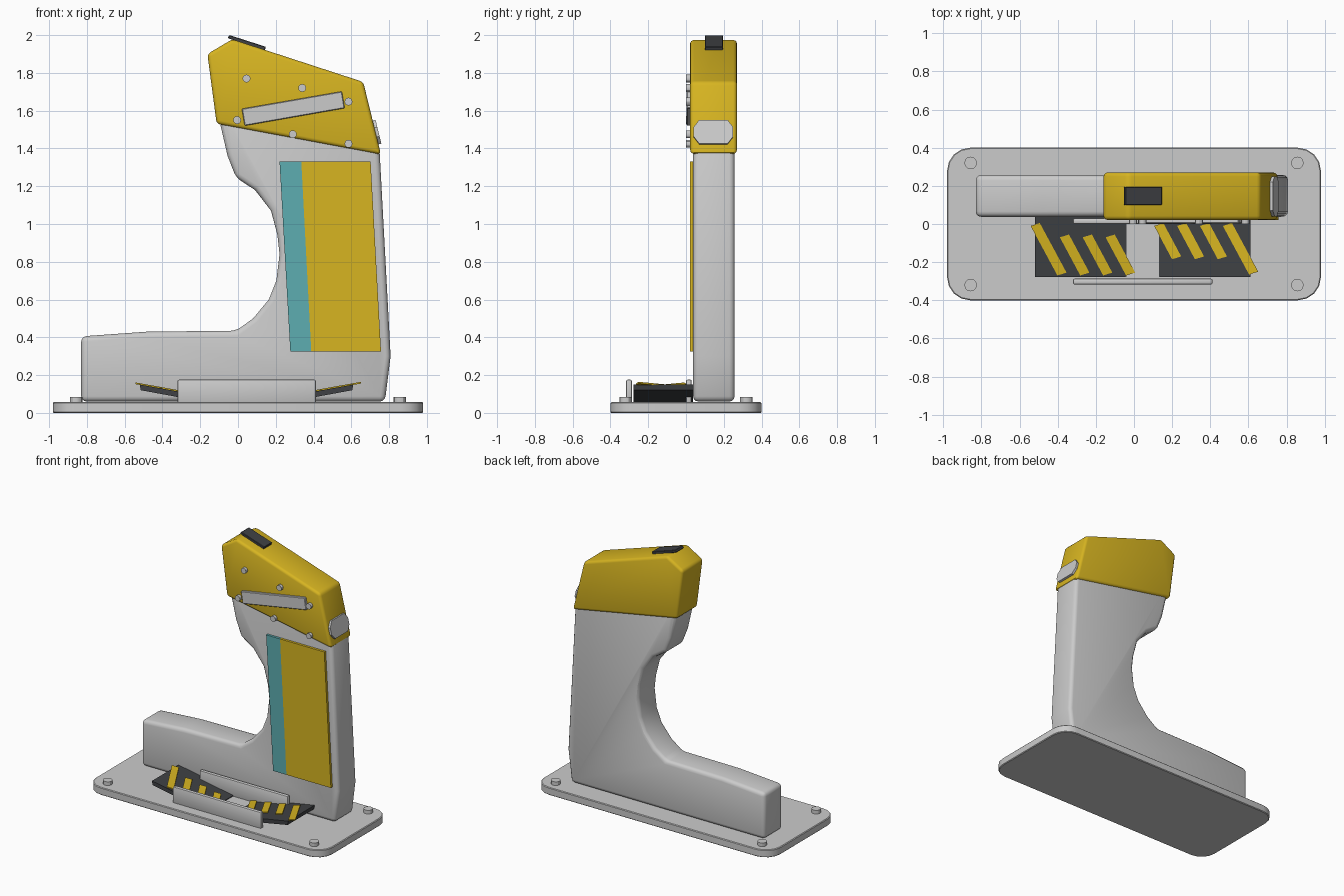
import bpy, bmesh, math
from mathutils import Vector

if "Cube" in bpy.data.objects:
    bpy.data.objects.remove(bpy.data.objects["Cube"])


def material(name, rgb):
    m = bpy.data.materials.new(name)
    m.diffuse_color = (*rgb, 1)
    m.use_nodes = True
    m.node_tree.nodes["Principled BSDF"].inputs["Base Color"].default_value = m.diffuse_color
    return m


YELLOW = material("yellow_paint", (0.68, 0.46, 0.015))
DARK = material("dark_rubber", (0.05, 0.053, 0.058))
TEAL = material("teal_stripe", (0.11, 0.42, 0.44))


def prism(name, pts, depth, mat=None, bevel=0.0, segs=3):
    """Extrude a polygon of 3D points along the depth vector, then round its edges."""
    bm = bmesh.new()
    face = bm.faces.new([bm.verts.new(p) for p in pts])
    ext = bmesh.ops.extrude_face_region(bm, geom=[face])
    moved = [v for v in ext["geom"] if isinstance(v, bmesh.types.BMVert)]
    bmesh.ops.translate(bm, verts=moved, vec=Vector(depth))
    bmesh.ops.recalc_face_normals(bm, faces=bm.faces)
    if bevel:
        edges = [e for e in bm.edges if e.calc_face_angle(0) > math.radians(32)]
        bmesh.ops.bevel(bm, geom=edges, offset=bevel, segments=segs,
                        profile=0.5, affect='EDGES', clamp_overlap=True)
    me = bpy.data.meshes.new(name)
    bm.to_mesh(me)
    bm.free()
    ob = bpy.data.objects.new(name, me)
    bpy.context.collection.objects.link(ob)
    if mat:
        me.materials.append(mat)
    bpy.ops.object.select_all(action='DESELECT')
    ob.select_set(True)
    bpy.context.view_layer.objects.active = ob
    bpy.ops.object.shade_smooth_by_angle(angle=math.radians(30))
    return ob


def side(name, xz, y0, y1, *args, **kw):
    """Prism from an xz profile running from y0 to y1."""
    return prism(name, [(x, y0, z) for x, z in xz], (0, y1 - y0, 0), *args, **kw)


def ring(n, r, turn=0.0):
    return [(r * math.cos(turn + i * math.tau / n), r * math.sin(turn + i * math.tau / n))
            for i in range(n)]


# base plate with rounded corners
outline, r = [], 0.12
for k, (sx, sy) in enumerate([(1, 1), (-1, 1), (-1, -1), (1, -1)]):
    for i in range(5):
        a = math.radians(90 * k + 22.5 * i)
        outline.append((sx * (0.98 - r) + r * math.cos(a), sy * (0.4 - r) + r * math.sin(a), 0))
prism("base_plate", outline, (0, 0, 0.057), bevel=0.005, segs=1)

# corner bolts
for sx in (-1, 1):
    for sy in (-1, 1):
        prism("base_bolt", [(sx * 0.857 + x, sy * 0.32 + y, 0.05) for x, y in ring(12, 0.033)],
              (0, 0, 0.034))

# C-shaped body with a long foot
body = [(-0.83, 0.06), (-0.83, 0.405), (-0.48, 0.43), (-0.01, 0.435), (0.08, 0.5),
        (0.163, 0.6), (0.203, 0.7), (0.22, 0.84), (0.209, 0.94), (0.175, 1.07),
        (0.09, 1.18), (-0.01, 1.245), (-0.055, 1.36), (-0.092, 1.52), (-0.08, 1.6),
        (0.7, 1.5), (0.75, 1.38), (0.808, 0.3), (0.778, 0.06)]
side("body", body, 0.038, 0.257, bevel=0.028)

# yellow head
head = [(-0.162, 1.9), (-0.03, 1.978), (0.663, 1.752), (0.757, 1.368), (-0.113, 1.53)]
side("head", head, 0.022, 0.27, YELLOW, bevel=0.02)

# lens on the sloping end of the head
normal = Vector((0.384, 0, 0.094)).normalized()
along = Vector((-normal.z, 0, normal.x))
c = Vector((0.729, 0.145, 1.485))
lens = [(-0.105, -0.025), (-0.075, -0.065), (0.075, -0.065), (0.105, -0.025),
        (0.105, 0.025), (0.075, 0.065), (-0.075, 0.065), (-0.105, 0.025)]
prism("lens", [c - normal * 0.02 + Vector((0, y, 0)) + along * t for y, t in lens],
      normal * 0.035)

# button on top of the head
side("top_button", [(-0.055, 1.985), (-0.045, 2.0), (0.148, 1.938), (0.138, 1.91)],
     0.1, 0.195, DARK, bevel=0.003, segs=1)

# front panels
side("teal_panel", [(0.22, 1.33), (0.335, 1.33), (0.388, 0.325), (0.277, 0.325)],
     0.02, 0.042, TEAL)
side("yellow_panel", [(0.335, 1.33), (0.702, 1.33), (0.757, 0.325), (0.388, 0.325)],
     0.02, 0.042, YELLOW)

# head trim bar and screws
side("head_bar", [(0.02, 1.61), (0.55, 1.702), (0.565, 1.613), (0.035, 1.52)],
     0.003, 0.03, bevel=0.004, segs=1)
for x, z in [(0.045, 1.77), (0.34, 1.72), (0.585, 1.648),
             (-0.005, 1.55), (0.29, 1.475), (0.585, 1.425)]:
    side("head_screw", [(x + a, z + b) for a, b in ring(12, 0.021)], 0.0, 0.03)

# guide rails either side of the ramps
for name, y in (("front_rail", -0.317), ("rear_rail", 0.0)):
    side(name, [(-0.32, 0.05), (-0.32, 0.176), (0.412, 0.176), (0.412, 0.05)],
         y, y + 0.03, bevel=0.008, segs=2)

# tilted ramps, mirrored about the middle of the rails, with hazard stripes
MID, TILT = 0.045, 0.18


def ramp_top(x):
    return 0.15 - TILT * (0.565 - abs(x - MID))


for s, name in ((-1, "left"), (1, "right")):
    xo, xi = MID + s * 0.565, MID + s * 0.085
    side(name + "_ramp", [(xo, ramp_top(xo)), (xi, ramp_top(xi)),
                          (xi + s * 0.005, ramp_top(xi) - 0.03),
                          (xo - s * 0.005, ramp_top(xo) - 0.03)],
         -0.277, 0.037, DARK)
    for i in range(4):
        start, y0, y1 = (-0.485, -0.06, -0.255) if s < 0 else (0.13, 0.0, -0.17)
        x0 = start + 0.12 * i
        x1 = x0 + 0.55 * (y0 - y1)
        if s < 0 and i == 0:
            x0, y0 = x0 - 0.033, 0.0
        if s > 0 and i == 3:
            x1, y1 = x1 + 0.044, -0.25
        w = 0.024
        flat = [(x0 - w, y0 - 0.01), (x0 + w, y0 + 0.005), (x1 + w, y1), (x1 - w, y1 - 0.015)]
        prism(name + "_stripe", [(x, y, ramp_top(x) - 0.002) for x, y in flat],
              (0, 0, 0.009), YELLOW)
